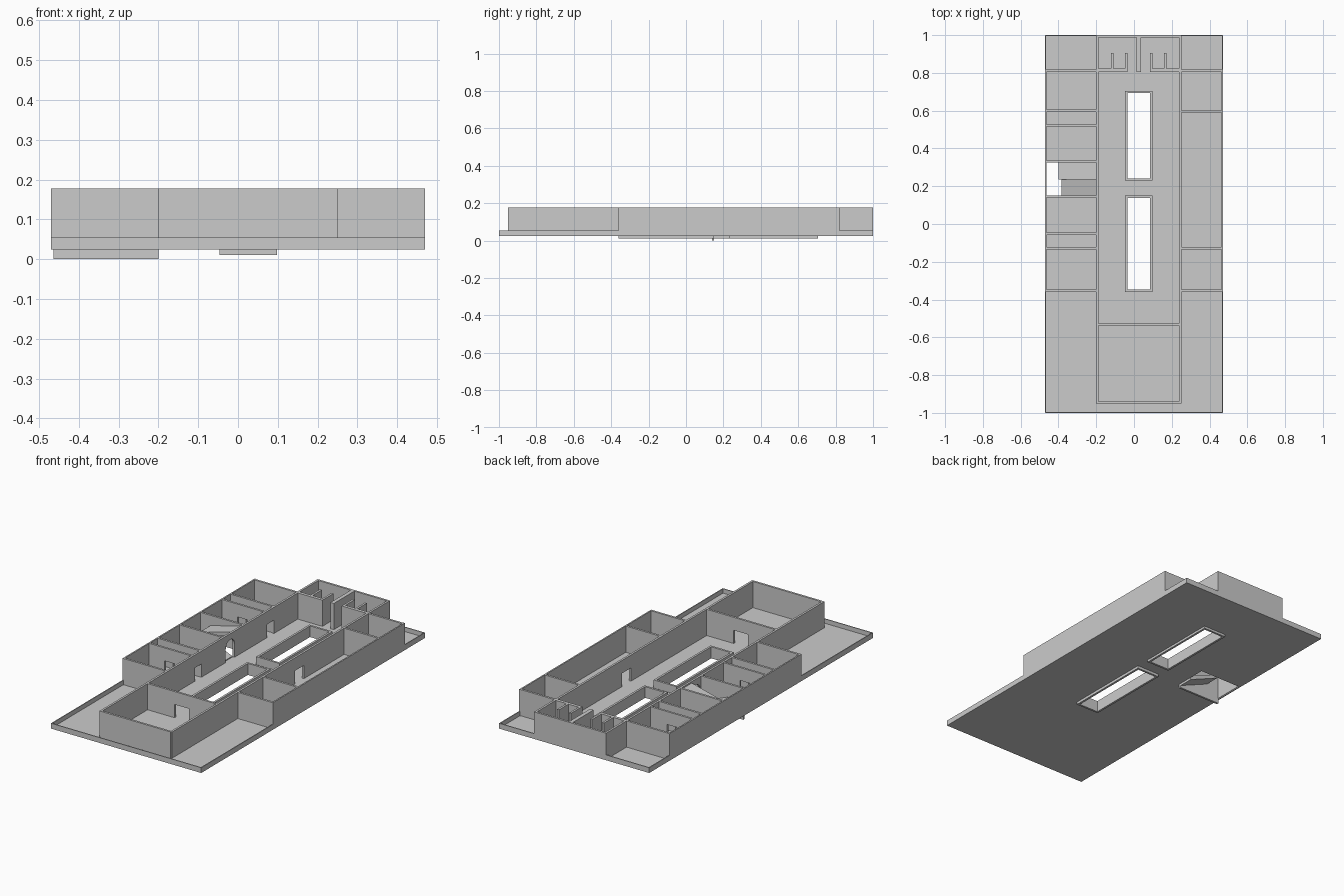
import bpy, bmesh, math
from mathutils import Vector

if "Cube" in bpy.data.objects:
    bpy.data.objects.remove(bpy.data.objects["Cube"])

T = 0.012                    # wall thickness
FLOOR, RIM, TOP = 0.030, 0.055, 0.178
DOOR = 0.105                 # door head height


def make(name, bm):
    bmesh.ops.recalc_face_normals(bm, faces=bm.faces)
    me = bpy.data.meshes.new(name)
    bm.to_mesh(me)
    bm.free()
    ob = bpy.data.objects.new(name, me)
    bpy.context.collection.objects.link(ob)
    return ob


def add_prism(bm, pts, offset):
    """Closed prism from a planar outline moved along offset."""
    off = Vector(offset)
    a = [bm.verts.new(p) for p in pts]
    b = [bm.verts.new(Vector(p) + off) for p in pts]
    bm.faces.new(a)
    bm.faces.new(b)
    n = len(pts)
    for i in range(n):
        j = (i + 1) % n
        bm.faces.new((a[i], a[j], b[j], b[i]))


def add_box(bm, x0, x1, y0, y1, z0, z1):
    add_prism(bm, [(x0, y0, z0), (x1, y0, z0), (x1, y1, z0), (x0, y1, z0)],
              (0, 0, z1 - z0))


def wall(name, axis, at, a, b, doors=(), z0=FLOOR, z1=TOP, t=T):
    """Straight wall along an axis; doors are (centre, width, arched)."""
    bm = bmesh.new()

    def seg(s, e, lo, hi):
        if axis == 'x':
            add_box(bm, s, e, at - t / 2, at + t / 2, lo, hi)
        else:
            add_box(bm, at - t / 2, at + t / 2, s, e, lo, hi)

    pos = a
    for c, w, arched in sorted(doors):
        l, r = c - w / 2, c + w / 2
        seg(pos, l, z0, z1)
        if arched:
            arc = [(c - w / 2 * math.cos(math.pi * i / 10),
                    DOOR + w / 2 * math.sin(math.pi * i / 10)) for i in range(11)]
            outline = [(at - t / 2, y, z) for y, z in arc]
            outline += [(at - t / 2, r, z1), (at - t / 2, l, z1)]
            add_prism(bm, outline, (t, 0, 0))
        else:
            seg(l, r, DOOR, z1)
        pos = r
    seg(pos, b, z0, z1)
    return make(name, bm)


def frame(name, x0, x1, y0, y1, z0, z1, t):
    """Rectangular ring of low walls."""
    bm = bmesh.new()
    add_box(bm, x0, x1, y0, y0 + t, z0, z1)
    add_box(bm, x0, x1, y1 - t, y1, z0, z1)
    add_box(bm, x0, x0 + t, y0 + t, y1 - t, z0, z1)
    add_box(bm, x1 - t, x1, y0 + t, y1 - t, z0, z1)
    return make(name, bm)


# Floor slab: grid of cells, leaving out the light wells and stairwell
holes = [(-0.035, 0.09, -0.35, 0.14), (-0.035, 0.09, 0.24, 0.695),
         (-0.464, -0.20, 0.15, 0.325)]
xs = sorted({-0.47, 0.47, *[h[i] for h in holes for i in (0, 1)]})
ys = sorted({-1.0, 1.0, *[h[i] for h in holes for i in (2, 3)]})
bm = bmesh.new()
for x0, x1 in zip(xs, xs[1:]):
    for y0, y1 in zip(ys, ys[1:]):
        cx, cy = (x0 + x1) / 2, (y0 + y1) / 2
        if not any(h[0] < cx < h[1] and h[2] < cy < h[3] for h in holes):
            vs = [bm.verts.new((x, y, 0.025)) for x, y in
                  ((x0, y0), (x1, y0), (x1, y1), (x0, y1))]
            bm.faces.new(vs)
bmesh.ops.remove_doubles(bm, verts=bm.verts, dist=1e-5)
ext = bmesh.ops.extrude_face_region(bm, geom=bm.faces[:])
bmesh.ops.translate(bm, vec=(0, 0, FLOOR - 0.025),
                    verts=[v for v in ext['geom'] if isinstance(v, bmesh.types.BMVert)])
make("floor_slab", bm)
frame("slab_rim", -0.47, 0.47, -1, 1, 0.025, RIM, 0.005)

# Curbs around the two light wells
frame("front_well_curb", -0.047, 0.098, -0.36, 0.15, 0.010, 0.075, 0.012)
frame("back_well_curb", -0.047, 0.098, 0.23, 0.705, 0.012, 0.075, 0.012)

# Long walls
wall("hall_wall_left", 'y', -0.195, -0.95, 1.0,
     [(-0.085, 0.06, False), (0.20, 0.08, True), (0.56, 0.06, False)])
wall("hall_wall_right", 'y', 0.245, -0.95, 1.0, [(0.19, 0.08, False)])
wall("outer_wall_left", 'y', -0.466, -0.36, 0.82, t=0.008)
wall("outer_wall_right", 'y', 0.466, -0.36, 0.82, t=0.008)

# Cross walls of the central block
wall("front_wall", 'x', -0.945, -0.195, 0.245)
wall("front_room_wall", 'x', -0.532, -0.195, 0.245, [(0.025, 0.09, False)])
wall("back_wall", 'x', 0.994, -0.195, 0.245)

# Wing partitions
for i, (y, door) in enumerate([(-0.354, 0), (-0.128, 1), (-0.052, 1), (0.145, 0),
                               (0.331, 0), (0.522, 1), (0.60, 1), (0.812, 0)]):
    wall(f"left_partition_{i}", 'x', y, -0.466, -0.195,
         [(-0.335, 0.06, False)] if door else [])
for i, y in enumerate((-0.354, -0.128, 0.596, 0.812)):
    wall(f"right_partition_{i}", 'x', y, 0.245, 0.466)

# Washroom block with stalls
wall("washroom_divider", 'y', 0.025, 0.805, 0.994, t=0.022)
wall("washroom_front_left", 'x', 0.813, -0.195, -0.035, t=0.018)
wall("washroom_front_right", 'x', 0.813, 0.085, 0.245, t=0.018)
for i, x in enumerate((-0.115, -0.041, 0.091, 0.166)):
    wall(f"stall_divider_{i}", 'y', x, 0.82, 0.905)

# Stairwell: two sloping flights and the side wall below the floor
for name, y0, y1, pts in [
        ("lower_flight", 0.150, 0.235,
         [(-0.20, 0.012), (-0.20, 0.035), (-0.385, 0.110), (-0.385, 0.090)]),
        ("upper_flight", 0.235, 0.325,
         [(-0.20, 0.150), (-0.20, 0.170), (-0.40, 0.120), (-0.40, 0.100)])]:
    bm = bmesh.new()
    add_prism(bm, [(x, y0, z) for x, z in pts], (0, y1 - y0, 0))
    make(name, bm)
wall("stairwell_skirt", 'x', 0.145, -0.464, -0.20, z0=0.0, z1=FLOOR)
